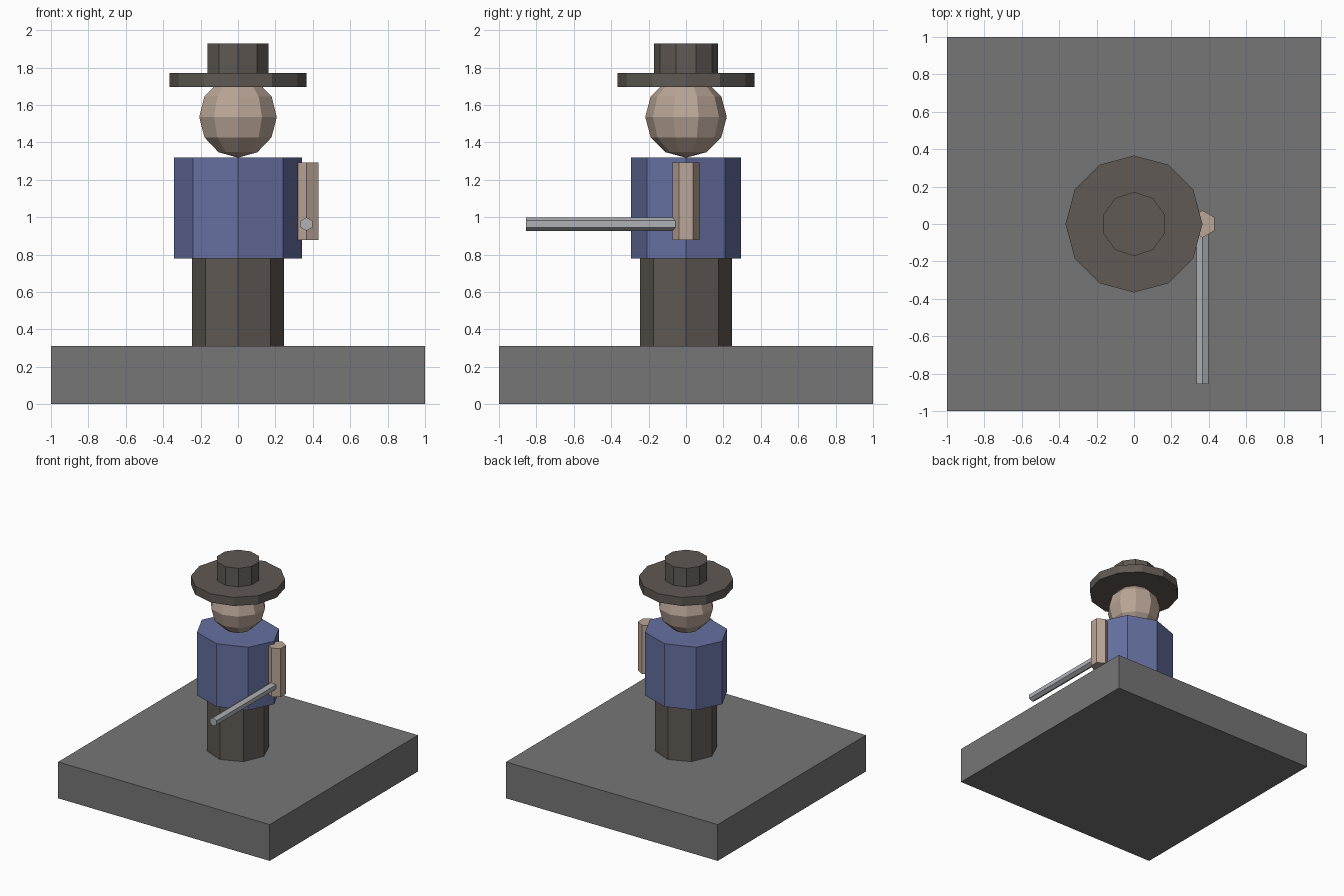
import bpy, math

if "Cube" in bpy.data.objects:
    bpy.data.objects.remove(bpy.data.objects["Cube"])


def material(name, rgb):
    m = bpy.data.materials.new(name)
    m.diffuse_color = (*rgb, 1)
    m.use_nodes = True
    m.node_tree.nodes["Principled BSDF"].inputs["Base Color"].default_value = m.diffuse_color
    return m


stone = material("stone", (0.18, 0.18, 0.18))
dark = material("dark_cloth", (0.115, 0.10, 0.087))
blue = material("blue_cloth", (0.13, 0.16, 0.35))
skin = material("skin", (0.49, 0.38, 0.31))
metal = material("metal", (0.43, 0.44, 0.47))


def finish(name, mat):
    ob = bpy.context.object
    ob.name = name
    ob.data.materials.append(mat)
    return ob


def prism(name, sides, radius, z0, z1, mat, x=0):
    """Upright flat-sided cylinder from z0 to z1, first corner on +y."""
    bpy.ops.mesh.primitive_cylinder_add(
        vertices=sides, radius=radius, depth=z1 - z0, location=(x, 0, (z0 + z1) / 2))
    return finish(name, mat)


# Square plinth
bpy.ops.mesh.primitive_cube_add(size=1, location=(0, 0, 0.155))
finish("plinth", stone).scale = (2, 2, 0.31)

# Body: legs and an oval coat
prism("legs", 8, 0.245, 0.31, 0.78, dark)
prism("torso", 8, 1, 0.78, 1.318, blue).scale = (0.342, 0.293, 1)

# Head
bpy.ops.mesh.primitive_uv_sphere_add(
    segments=10, ring_count=6, radius=0.218, location=(0, 0, 1.536))
finish("head", skin)

# Hat
prism("hat_brim", 12, 0.366, 1.697, 1.77, dark)
prism("hat_crown", 10, 0.171, 1.77, 1.928, dark)

# Arm, partly sunk into the coat
prism("arm", 6, 0.073, 0.878, 1.293, skin, x=0.366)

# Rod pointing forward from the arm
bpy.ops.mesh.primitive_cylinder_add(
    vertices=6, radius=0.036, depth=0.80, location=(0.366, -0.455, 0.963),
    rotation=(math.pi / 2, 0, 0))
finish("rod", metal)
